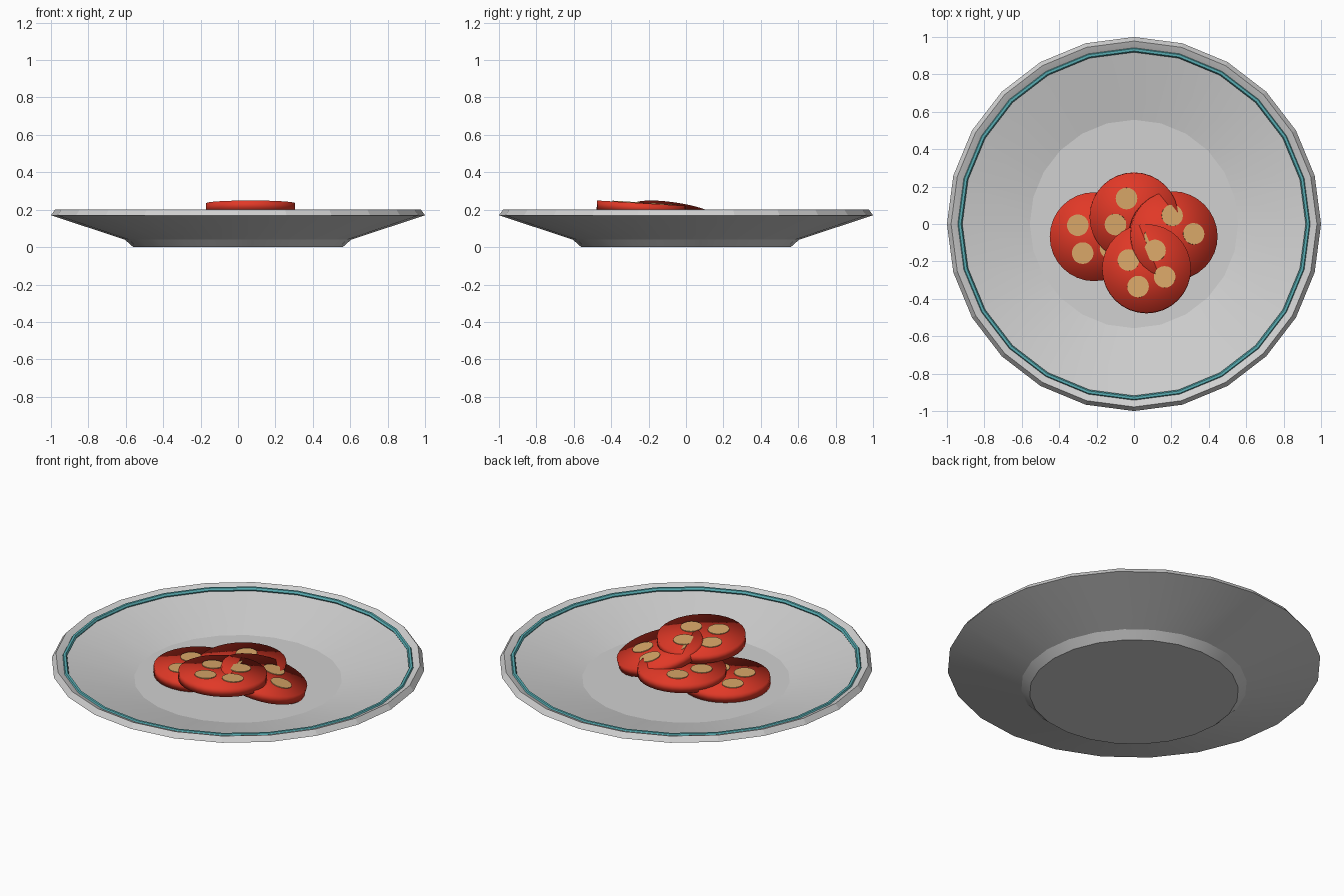
import bpy, bmesh, math
from mathutils import Vector, Matrix

if "Cube" in bpy.data.objects:
    bpy.data.objects.remove(bpy.data.objects["Cube"])


def material(name, rgb):
    m = bpy.data.materials.new(name)
    m.diffuse_color = (*rgb, 1)
    m.use_nodes = True
    m.node_tree.nodes["Principled BSDF"].inputs["Base Color"].default_value = m.diffuse_color
    return m


GREY = material("plate_grey", (0.64, 0.64, 0.64))
TEAL = material("teal", (0.10, 0.43, 0.46))
RED = material("tomato_red", (0.75, 0.04, 0.02))
SEED = material("seed_tan", (0.70, 0.39, 0.14))


def make_object(name, bm, mat, smooth_angle):
    bmesh.ops.recalc_face_normals(bm, faces=bm.faces)
    me = bpy.data.meshes.new(name)
    bm.to_mesh(me)
    bm.free()
    me.materials.append(mat)
    ob = bpy.data.objects.new(name, me)
    bpy.context.collection.objects.link(ob)
    bpy.ops.object.select_all(action='DESELECT')
    ob.select_set(True)
    bpy.context.view_layer.objects.active = ob
    if smooth_angle:
        bpy.ops.object.shade_smooth_by_angle(angle=math.radians(smooth_angle))
    return ob


def lathe(name, profile, mat, steps, smooth_angle, closed=False):
    bm = bmesh.new()
    vs = [bm.verts.new((r, 0, z)) for r, z in profile]
    es = [bm.edges.new(p) for p in zip(vs, vs[1:])]
    if closed:
        es.append(bm.edges.new((vs[-1], vs[0])))
    bmesh.ops.spin(bm, geom=vs + es, cent=(0, 0, 0), axis=(0, 0, 1),
                   angle=math.tau, steps=steps, use_duplicate=False)
    bmesh.ops.remove_doubles(bm, verts=bm.verts, dist=1e-4)
    return make_object(name, bm, mat, smooth_angle)


# Plate with foot, sloping bowl and bevelled rim
lathe("plate", [(0, 0), (0.56, 0), (0.605, 0.04), (1.0, 0.17), (0.978, 0.2),
                (0.945, 0.187), (0.92, 0.172), (0.557, 0.083), (0, 0.083)],
      GREY, 24, 12)

# Thin teal ring inside the rim
ring = [(0.931 + 0.013 * math.cos(a * math.tau / 6),
         0.182 + 0.013 * math.sin(a * math.tau / 6)) for a in range(6)]
lathe("rim_ring", ring, TEAL, 24, 30, closed=True)

R, T = 0.2375, 0.05


def tomato_slice(name, centre, slope, seed_angle):
    """centre = middle of the top face, slope = rise along x and y"""
    normal = Vector((-slope[0], -slope[1], 1))
    turn = Vector((0, 0, 1)).rotation_difference(normal)
    place = Matrix.Translation(centre) @ turn.to_matrix().to_4x4()
    body = lathe(name, [(0, -T), (R, -T), (R, 0), (0, 0)], RED, 32, 180)
    body.matrix_world = place
    # Four round seed pockets as thin plates
    bm = bmesh.new()
    for i in range(4):
        a = math.radians(seed_angle + 90 * i)
        pos = Matrix.Translation((0.107 * math.cos(a), 0.107 * math.sin(a), 0.001))
        bmesh.ops.create_cone(bm, cap_ends=True, segments=20, radius1=0.058,
                              radius2=0.058, depth=0.006, matrix=pos)
    seeds = make_object(name + "_seeds", bm, SEED, 30)
    seeds.matrix_world = place


tomato_slice("slice_left", (-0.213, -0.068, 0.133), (0, 0), 145)
tomato_slice("slice_back", (0, 0.037, 0.168), (0, 0.03), 112)
tomato_slice("slice_right", (0.215, -0.06, 0.187), (-0.225, -0.15), 5)
tomato_slice("slice_front", (0.067, -0.238, 0.235), (0, -0.06), 65)
